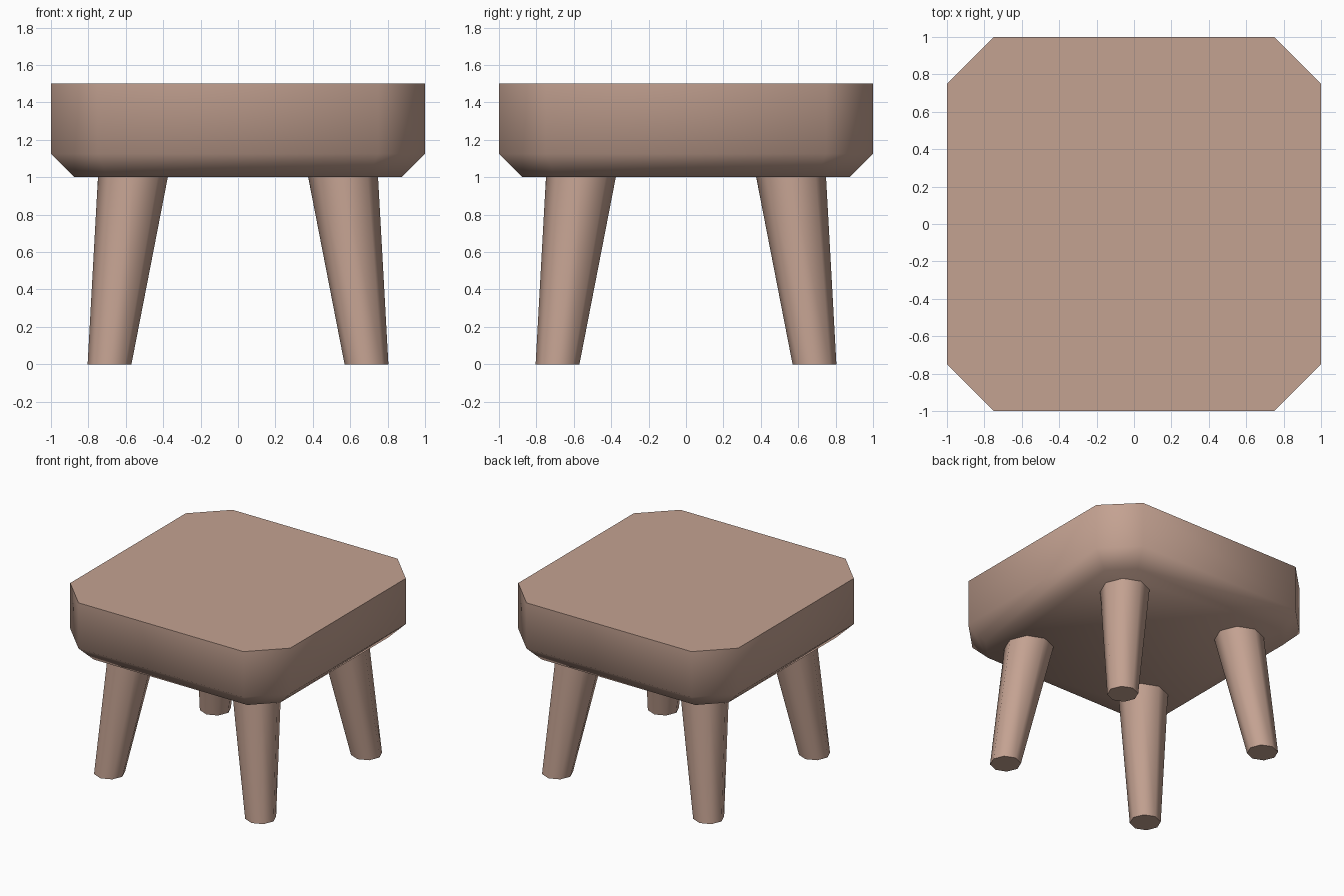
import bpy, bmesh, math
from mathutils import Vector

default = bpy.data.objects.get("Cube")
if default:
    bpy.data.objects.remove(default, do_unlink=True)

# Single wood colour
wood = bpy.data.materials.new("warm_wood")
wood.use_nodes = True
wood_colour = (0.55, 0.36, 0.285, 1.0)
wood.diffuse_color = wood_colour
wood.node_tree.nodes["Principled BSDF"].inputs["Base Color"].default_value = wood_colour


def finish(bm, name):
    """Turn a bmesh into a smooth object with sharp right-angle rims."""
    bmesh.ops.recalc_face_normals(bm, faces=bm.faces)
    mesh = bpy.data.meshes.new(name)
    bm.to_mesh(mesh)
    bm.free()
    mesh.materials.append(wood)
    obj = bpy.data.objects.new(name, mesh)
    bpy.context.collection.objects.link(obj)
    bpy.ops.object.select_all(action='DESELECT')
    obj.select_set(True)
    bpy.context.view_layer.objects.active = obj
    bpy.ops.object.shade_smooth_by_angle(angle=math.radians(60))
    return obj


def chamfer(bm, edges, width):
    bmesh.ops.bevel(bm, geom=edges, offset=width, offset_type='OFFSET',
                    segments=1, profile=0.5, affect='EDGES')


# Seat: thick slab with cut corners and a chamfered underside
bm = bmesh.new()
bmesh.ops.create_cube(bm, size=1)
bmesh.ops.scale(bm, vec=(2, 2, 0.5), verts=bm.verts)
bmesh.ops.translate(bm, vec=(0, 0, 1.25), verts=bm.verts)
chamfer(bm, [e for e in bm.edges
             if abs(e.verts[0].co.z - e.verts[1].co.z) > 0.1], 0.25)
chamfer(bm, [e for e in bm.edges
             if all(v.co.z < 1.01 for v in e.verts)], 0.125)
finish(bm, "seat")


# Legs: splayed, tapered octagons, set slightly into the seat
def leg(name, sx, sy):
    foot, splay = 0.687, -0.125
    foot_radius, taper = 0.1172, 0.0695
    bm = bmesh.new()
    bmesh.ops.create_cone(bm, cap_ends=True, segments=8,
                          radius1=1, radius2=1, depth=1)
    for v in bm.verts:
        t = 0.0 if v.co.z < 0 else 1.03
        r = foot_radius + taper * t
        c = foot + splay * t
        v.co = Vector((sx * c + v.co.x * r, sy * c + v.co.y * r, t))
    finish(bm, name)


for depth_name, sy in (("front", -1), ("back", 1)):
    for side_name, sx in (("left", 1), ("right", -1)):
        leg(f"{depth_name}_{side_name}_leg", sx, sy)
